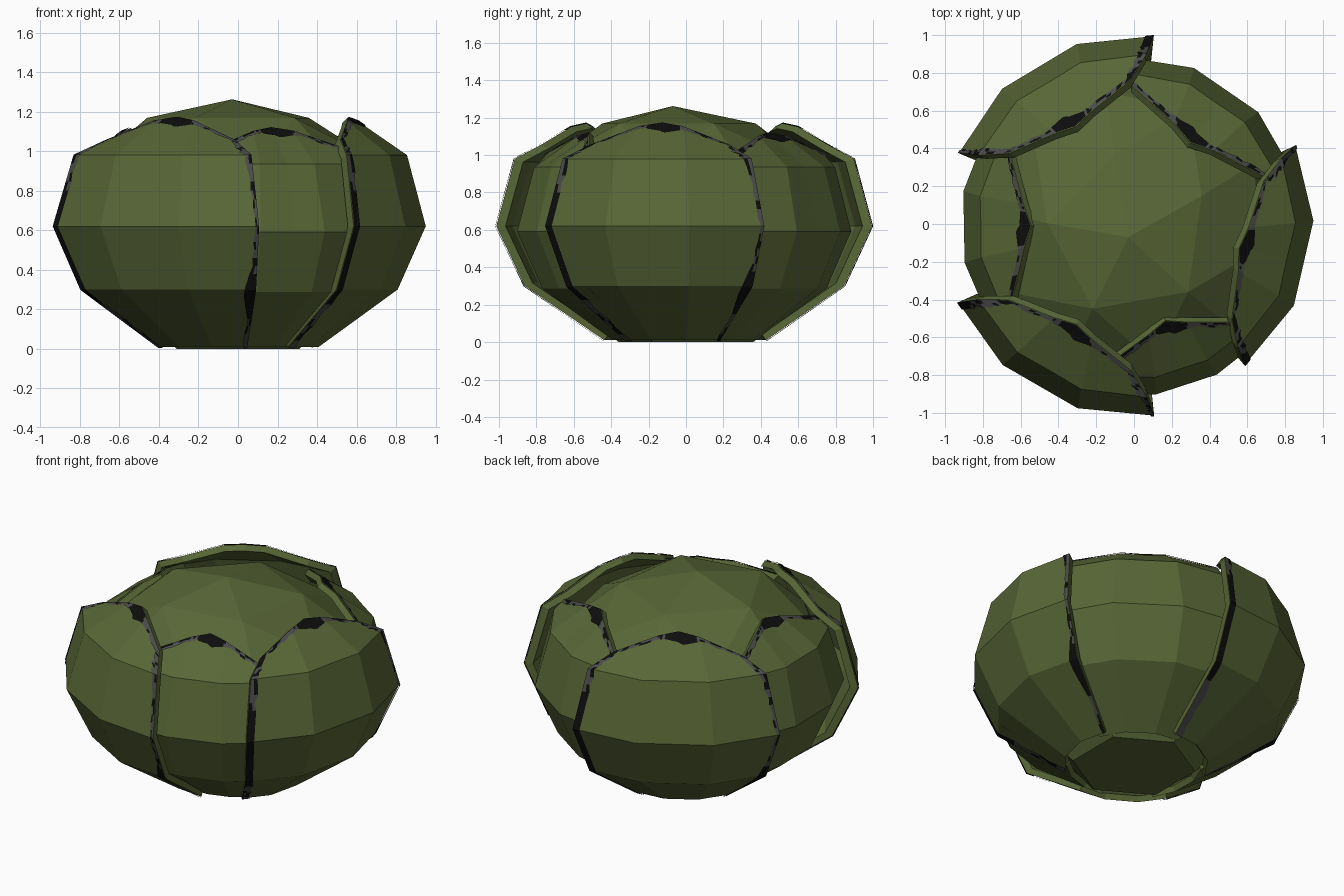
import bpy, bmesh, math, random
from mathutils import Vector, Matrix

if "Cube" in bpy.data.objects:
    bpy.data.objects.remove(bpy.data.objects["Cube"])

random.seed(4)


def material(name, rgb):
    m = bpy.data.materials.new(name)
    m.diffuse_color = (*rgb, 1)
    m.use_nodes = True
    m.node_tree.nodes["Principled BSDF"].inputs["Base Color"].default_value = m.diffuse_color
    return m


GREEN = material("olive green", (0.098, 0.134, 0.037))
BLACK = material("black", (0.004, 0.004, 0.004))
GREY = material("dark grey", (0.07, 0.07, 0.07))


def finish(bm, name, mats):
    me = bpy.data.meshes.new(name)
    bm.to_mesh(me)
    bm.free()
    for m in mats:
        me.materials.append(m)
    ob = bpy.data.objects.new(name, me)
    bpy.context.collection.objects.link(ob)
    return ob


CENTRE = Vector((-0.02, -0.02, 0.62))
COLUMNS = (-1, -0.36, 0, 0.36, 1)
# height, radius factor, span factor of the rings below the top edge
RINGS = [(0.01, 0.43, 1.0), (0.30, 0.85, 1.0), (0.62, 1.0, 1.0), (0.98, 0.90, 0.95)]


def seam(name, edge, inner, width, black_rule):
    """Thin dark trim along an edge; width and colour vary with position 0..1."""
    bm = bmesh.new()
    n = 8
    total = (len(edge) - 1) * n
    prev, colour = None, 1
    for k in range(total + 1):
        i = min(k // n, len(edge) - 2)
        u = k / n - i
        p, q = edge[i].lerp(edge[i + 1], u), inner[i].lerp(inner[i + 1], u)
        s = k / total
        w = width(s) * (1 if black_rule(s) else random.uniform(0.75, 1.25))
        q = p + (q - p).normalized() * w
        pts = []
        for c in (p, p.lerp(q, 0.5), q):
            pts.append(bm.verts.new(c + (c - CENTRE).normalized() * 0.006))
        if prev:
            for h in (0, 1):
                f = bm.faces.new([prev[h], pts[h], pts[h + 1], prev[h + 1]])
                f.material_index = 0 if black_rule(s) or random.random() < 0.3 else 1
        prev = pts
    bmesh.ops.recalc_face_normals(bm, faces=bm.faces)
    bm.faces.ensure_lookup_table()
    f = bm.faces[0]
    if f.normal.dot(f.calc_center_median() - CENTRE) < 0:
        bmesh.ops.reverse_faces(bm, faces=bm.faces)
    finish(bm, name, [BLACK, GREY])


def petal(name, a0, a1, radius, zscale, top_span, top_r, thick, sides):
    """Curved shell plate between two azimuths, trimmed with dark seams."""
    mid, half = math.radians((a0 + a1) / 2), math.radians((a1 - a0) / 2)
    bm = bmesh.new()

    def polar(a, r, z):
        return Vector((r * math.cos(a), r * math.sin(a), z))

    grid = []
    for z, f, s in RINGS:
        row = []
        for t in COLUMNS:
            r = radius * f * (math.cos(0.36 * half) if t == 0 else 1)
            row.append(polar(mid + half * s * t, r, z * (zscale if z > 0.1 else 1)))
        grid.append(row)
    # arched top edge: high in the middle, falling to the corners
    grid.append([polar(mid + half * top_span * t,
                       radius * (top_r[0] + (top_r[1] - top_r[0]) * abs(t) ** 1.4),
                       (1.17 - 0.115 * abs(t) ** 1.8) * zscale) for t in COLUMNS])

    # green shell: outer skin, inner skin and rim
    def inward(p):
        q = CENTRE + (p - CENTRE) * (1 - thick)
        q.z = max(q.z, 0.01)
        return q

    outer = [[bm.verts.new(p) for p in row] for row in grid]
    inner = [[bm.verts.new(inward(p)) for p in row] for row in grid]
    for i in range(len(grid) - 1):
        for j in range(len(COLUMNS) - 1):
            for vs, step in ((outer, 1), (inner, -1)):
                q = [vs[i][j], vs[i][j + 1], vs[i + 1][j + 1], vs[i + 1][j]]
                bm.faces.new(q[::step])

    def border(vs):
        return (vs[0] + [r[-1] for r in vs[1:]] + vs[-1][-2::-1]
                + [r[0] for r in vs[-2:0:-1]])

    bo, bi = border(outer), border(inner)
    for k in range(len(bo)):
        m = (k + 1) % len(bo)
        bm.faces.new([bo[m], bo[k], bi[k], bi[m]])
    finish(bm, name, [GREEN])

    # dark trim along the top edge, widest in the middle
    seam(name + "_top_seam", grid[-1], grid[-2],
         lambda s: 0.03 + 0.055 * max(0, 1 - abs(s - 0.55) / 0.22),
         lambda s: 0.36 < s < 0.72)
    if sides:
        # broad black trim on one side, thin grey trim on the other
        seam(name + "_wide_seam", [r[0] for r in grid], [r[1] for r in grid],
             lambda s: 0.045, lambda s: 0.2 < s < 0.65 or s > 0.93)
        seam(name + "_thin_seam", [r[-1] for r in grid], [r[-2] for r in grid],
             lambda s: 0.022 + 0.04 * max(0, 1 - abs(s - 0.24) / 0.12)
             + 0.03 * max(0, 1 - abs(s - 0.85) / 0.2),
             lambda s: 0.14 < s < 0.34)


# three proud outer plates
for i, (a0, a1, r) in enumerate([(-52, 26, 0.95), (84, 158, 1.0), (204, 276, 1.02)]):
    petal(f"outer_plate_{i + 1}", a0, a1, r, 1.0, 0.80, (0.60, 0.76), 0.05, True)

# three inner plates tucked under the outer ones
for i, (a0, a1, r) in enumerate([(18, 93, 0.885), (-102, -42, 0.91), (148, 214, 0.92)]):
    petal(f"inner_plate_{i + 1}", a0, a1, r, 0.955, 0.95, (0.59, 0.83), 0.05, False)

# faceted core whose dome shows on top
bm = bmesh.new()
bmesh.ops.create_icosphere(bm, subdivisions=2, radius=1)
bmesh.ops.rotate(bm, verts=bm.verts, matrix=Matrix.Rotation(math.radians(28), 3, "Z"))
for v in bm.verts:
    lean = max(0, v.co.z) ** 2
    v.co = Vector((v.co.x * 0.83 - 0.02 - 0.01 * lean, v.co.y * 0.83 - 0.02 - 0.05 * lean,
                   0.635 + 0.627 * v.co.z))
finish(bm, "core", [GREEN])

# flat six-sided underside
bm = bmesh.new()
bmesh.ops.create_cone(bm, cap_ends=True, segments=6, radius1=0.36, radius2=0.45, depth=0.08)
for v in bm.verts:
    v.co.z += 0.04
finish(bm, "base", [GREEN])
